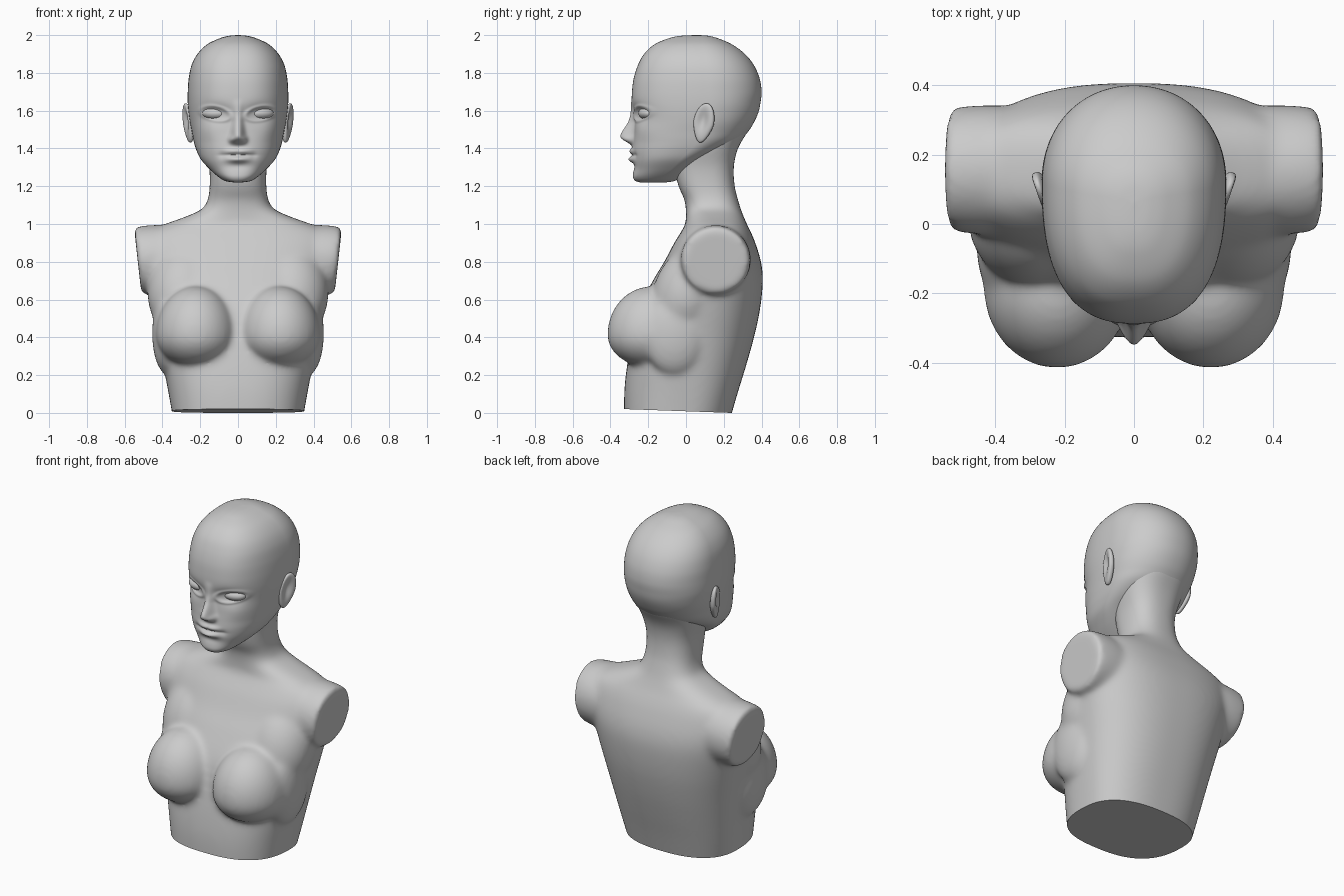
import bpy, bmesh, math
from mathutils import Matrix, Vector

if "Cube" in bpy.data.objects:
    bpy.data.objects.remove(bpy.data.objects["Cube"])


def hermite(rows, t):
    """Smoothly interpolate table rows at fractional row index t."""
    i = min(int(t), len(rows) - 2)
    f = t - i
    a, b = rows[i], rows[i + 1]
    p, q = rows[max(i - 1, 0)], rows[min(i + 2, len(rows) - 1)]
    return [(2*f**3 - 3*f*f + 1)*y0 + (f**3 - 2*f*f + f)*(y1 - y_)/2
            + (3*f*f - 2*f**3)*y1 + (f**3 - f*f)*(y2 - y0)/2
            for y_, y0, y1, y2 in zip(p, a, b, q)]


def lerp(table, z):
    for (z0, a), (z1, b) in zip(table, table[1:]):
        if z0 <= z <= z1:
            return a + (b - a) * (z - z0) / (z1 - z0)
    return 0.0


def loft(bm, rows, sub, seg, nf, nb, shape=None):
    """Rows are z, half width, front y, widest y, back y."""
    rings = []
    for k in range((len(rows) - 1) * sub + 1):
        z, w, yf, ym, yb = hermite(rows, k / sub)
        ring = []
        for j in range(seg):
            a = 2 * math.pi * j / seg
            c, s = math.cos(a), math.sin(a)
            n = nf if s < 0 else nb
            r = (abs(c)**n + abs(s)**n) ** (-1 / n)
            co = Vector((w*r*c, ym + r*s*((ym - yf) if s < 0 else (yb - ym)), z))
            if shape and s < 0:
                shape(co)
            ring.append(bm.verts.new(co))
        rings.append(ring)
    for lo, hi in zip(rings, rings[1:]):
        for j in range(seg):
            m = (j + 1) % seg
            bm.faces.new((lo[j], lo[m], hi[m], hi[j]))
    bm.faces.new(rings[0][::-1])
    bm.faces.new(rings[-1])


def blob(bm, center, radii, rot=(0, 0, 0), shape=None, side=1):
    """Ellipsoid, optionally reshaped, mirrored when side is -1."""
    vs = bmesh.ops.create_uvsphere(bm, u_segments=40, v_segments=28, radius=1)["verts"]
    m = (Matrix.Translation(center) @ Matrix.Rotation(rot[2], 4, 'Z')
         @ Matrix.Rotation(rot[1], 4, 'Y') @ Matrix.Rotation(rot[0], 4, 'X')
         @ Matrix.Diagonal((*radii, 1)))
    for v in vs:
        if shape:
            shape(v.co)
        v.co = m @ v.co
        v.co.x *= side
    if side < 0:
        bmesh.ops.reverse_faces(bm, faces=list({f for v in vs for f in v.link_faces}))


def cut(bm, co, no):
    """Slice off everything beyond a plane and close the opening."""
    bmesh.ops.bisect_plane(bm, geom=bm.verts[:] + bm.edges[:] + bm.faces[:],
                           plane_co=co, plane_no=no, clear_outer=True)
    bmesh.ops.holes_fill(bm, edges=[e for e in bm.edges if e.is_boundary], sides=0)


def finish(bm, name, angle=60):
    me = bpy.data.meshes.new(name)
    bm.to_mesh(me)
    bm.free()
    ob = bpy.data.objects.new(name, me)
    bpy.context.collection.objects.link(ob)
    smooth(ob, angle)
    return ob


def smooth(ob, angle):
    bpy.ops.object.select_all(action='DESELECT')
    ob.select_set(True)
    bpy.context.view_layer.objects.active = ob
    bpy.ops.object.shade_smooth_by_angle(angle=math.radians(angle))


# Torso and neck
torso = [(-.08, .335, -.325, -.03, .22), (.1, .367, -.327, 0, .272),
         (.25, .395, -.312, .01, .318), (.4, .422, -.285, .03, .36),
         (.55, .452, -.25, .06, .392), (.7, .482, -.175, .1, .407),
         (.8, .5, -.115, .13, .397), (.9, .505, -.062, .14, .367),
         (.96, .47, -.025, .15, .342), (1.0, .385, -.003, .155, .322),
         (1.04, .275, .0, .155, .305), (1.08, .19, -.001, .15, .29),
         (1.13, .16, -.008, .13, .275), (1.2, .15, -.04, .11, .258),
         (1.3, .153, -.06, .1, .253), (1.4, .178, -.05, .1, .275),
         (1.5, .2, -.03, .1, .335)]
bm = bmesh.new()
loft(bm, torso, 5, 96, 2.6, 2.5)


# Breasts (longer slope above), chest muscles and shoulder stumps
def teardrop(co):
    if co.z > 0:
        co.z *= 1.5


for s in (1, -1):
    blob(bm, (.222, -.185, .412), (.212, .232, .172), shape=teardrop, side=s)
    blob(bm, (.28, .02, .64), (.2, .19, .27), (-.4, 0, 0), side=s)
    blob(bm, (.37, -.06, .42), (.085, .17, .22), side=s)
    blob(bm, (.42, .157, .81), (.35, .187, .186), side=s)
    cut(bm, (s * .549, 0, .97), (s, 0, -.11))
body = finish(bm, "torso_and_neck")
rm = body.modifiers.new("merge", 'REMESH')
rm.mode = 'VOXEL'
rm.voxel_size = .012
sm = body.modifiers.new("soften", 'SMOOTH')
sm.factor = .5
sm.iterations = 28
for m in ("merge", "soften"):
    bpy.ops.object.modifier_apply(modifier=m)

# Flat base
bm = bmesh.new()
bm.from_mesh(body.data)
cut(bm, (0, .24, 0), (0, -.0357, -1))
bm.to_mesh(body.data)
bm.free()
smooth(body, 50)

# Head with face relief
nose = [(1.412, 0), (1.425, .015), (1.442, .05), (1.457, .07), (1.472, .072),
        (1.5, .057), (1.54, .033), (1.58, .016), (1.66, 0)]
# x, z, x spread, z spread, forward amount
bumps = [(.034, 1.447, .017, .018, .018), (.12, 1.585, .07, .042, -.024),
         (.17, 1.49, .06, .05, .008), (.02, 1.385, .045, .015, .016),
         (.0, 1.342, .055, .016, .026), (.04, 1.364, .05, .006, -.006),
         (.0, 1.305, .07, .018, -.006), (.085, 1.364, .02, .02, -.005)]


def face(co):
    x, z = abs(co.x), co.z
    if co.y > 0 or z > 1.75:
        return
    wide = .025 + max(0, min(1.54 - z, .08)) * .1
    d = sum(lerp(nose, z + o) for o in (-.01, -.005, 0, .005, .01)) / 5
    d *= math.exp(-(x / wide)**2.5)
    for bx, bz, sx, sz, a in bumps:
        d += a * math.exp(-((x - bx) / sx)**2 - ((z - bz) / sz)**2)
    r = math.hypot((x - .12) / .068, (z - 1.585 - .15 * (x - .12)) / .033)
    d += .007 * math.exp(-((r - 1.15) / .22)**2)
    co.y -= d


head = [(1.221, .03, -.245, -.17, -.1), (1.228, .07, -.268, -.15, -.06),
        (1.25, .105, -.281, -.13, -.02), (1.29, .15, -.278, -.08, .03),
        (1.34, .195, -.28, -.03, .1), (1.39, .22, -.284, .02, .2),
        (1.44, .235, -.28, .06, .283), (1.49, .245, -.275, .08, .33),
        (1.54, .255, -.273, .1, .361), (1.59, .262, -.28, .11, .383),
        (1.64, .266, -.287, .12, .394), (1.7, .266, -.286, .12, .4),
        (1.77, .261, -.277, .12, .39), (1.84, .246, -.255, .11, .36),
        (1.9, .215, -.222, .1, .312), (1.95, .165, -.168, .09, .245),
        (1.982, .1, -.095, .08, .172), (1.996, .05, -.03, .075, .12),
        (2.0, .004, .055, .06, .065)]
bm = bmesh.new()
loft(bm, head, 8, 256, 2.5, 2.1, face)
finish(bm, "head", 80)


# Eyes and ears
def ear_hollow(co):
    if co.x > 0:
        r = math.hypot(co.y + .1, (co.z - .15) * .9)
        co.x = co.x ** .5 - .9 * math.exp(-(r / .5)**2)
    if co.z < 0:
        co.y *= 1 + .3 * co.z


for s, side in ((1, "left"), (-1, "right")):
    bm = bmesh.new()
    blob(bm, (.12, -.205, 1.586), (.07, .045, .034), (0, 0, .25), side=s)
    finish(bm, side + "_eye")
    bm = bmesh.new()
    blob(bm, (.262, .094, 1.535), (.022, .056, .106), (-.22, .08, -.3), ear_hollow, s)
    finish(bm, side + "_ear")
